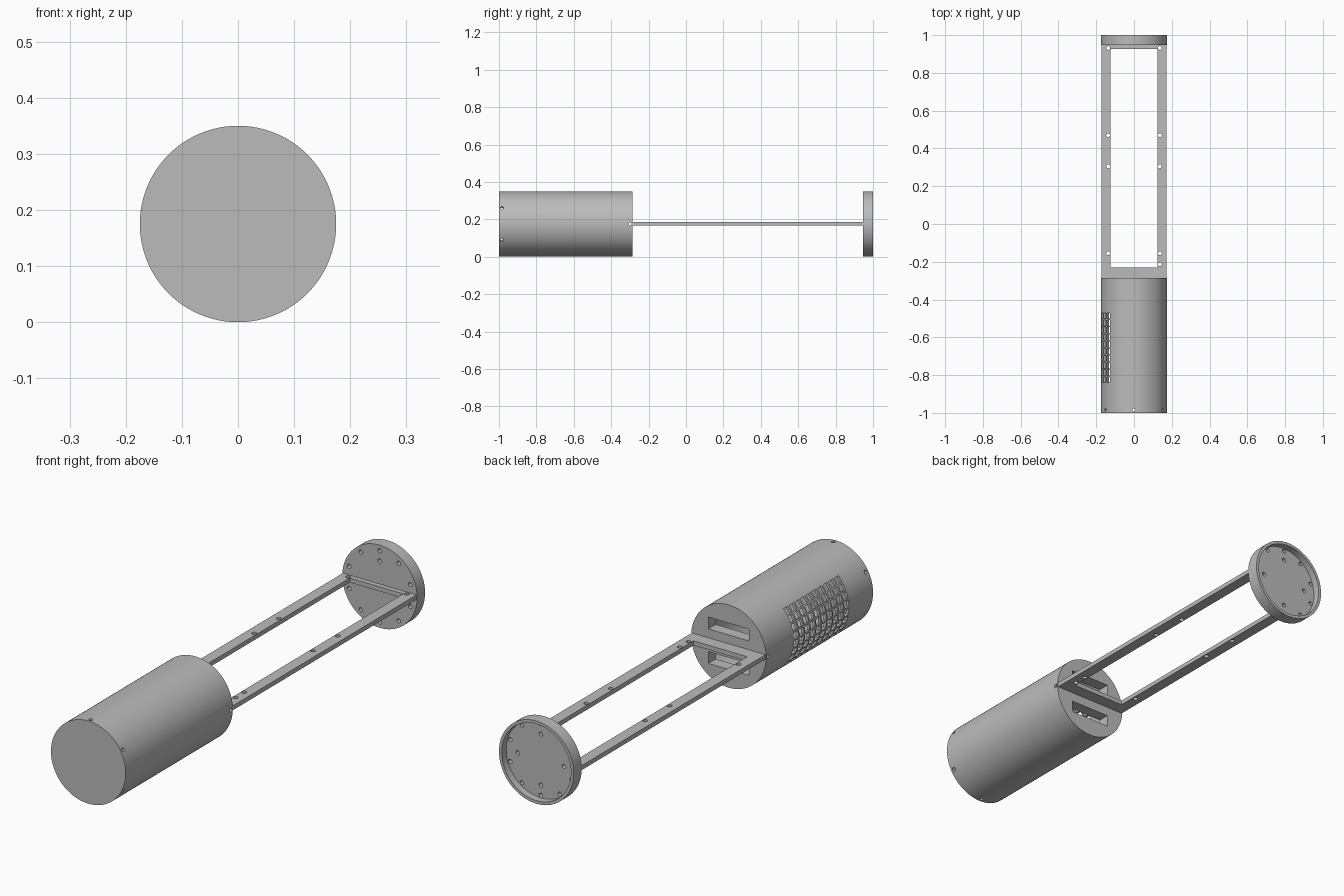
import bpy, bmesh
from math import pi, cos, sin, radians
from mathutils import Matrix, Vector

R = 0.175                      # outer radius and height of the axis
AXIS = Vector((0, 0, R))

if "Cube" in bpy.data.objects:
    bpy.data.objects.remove(bpy.data.objects["Cube"])

grey = bpy.data.materials.new("plain grey")
grey.use_nodes = True
grey.diffuse_color = (0.5, 0.5, 0.5, 1)
grey.node_tree.nodes["Principled BSDF"].inputs["Base Color"].default_value = (0.5, 0.5, 0.5, 1)


def add_cylinder(bm, centre, direction, radius, length, sides=16):
    turn = Vector(direction).to_track_quat("Z", "Y").to_matrix().to_4x4()
    bmesh.ops.create_cone(bm, cap_ends=True, segments=sides, radius1=radius, radius2=radius,
                          depth=length, matrix=Matrix.Translation(centre) @ turn)


def add_box(bm, centre, size, turn=Matrix()):
    bmesh.ops.create_cube(bm, size=1, matrix=Matrix.Translation(centre) @ turn @ Matrix.Diagonal((*size, 1)))


def add_drum(bm, y0, y1, radius):
    add_cylinder(bm, (0, (y0 + y1) / 2, R), (0, 1, 0), radius, y1 - y0, 96)


def make(name, bm):
    mesh = bpy.data.meshes.new(name)
    bm.to_mesh(mesh)
    bm.free()
    mesh.materials.append(grey)
    obj = bpy.data.objects.new(name, mesh)
    bpy.context.collection.objects.link(obj)
    return obj


def cut(obj, bm):
    cutter = make("cutter", bm)
    cutter.hide_render = True
    mod = obj.modifiers.new("cut", "BOOLEAN")
    mod.operation, mod.solver, mod.object = "DIFFERENCE", "EXACT", cutter
    bpy.context.view_layer.objects.active = obj
    bpy.ops.object.modifier_apply(modifier=mod.name)
    bpy.data.objects.remove(cutter)


def smooth(obj):
    bpy.ops.object.select_all(action="DESELECT")
    obj.select_set(True)
    bpy.context.view_layer.objects.active = obj
    bpy.ops.object.shade_smooth_by_angle(angle=radians(30))


# Canister: closed hollow drum
bm = bmesh.new()
add_drum(bm, -1, -0.285, R)
canister = make("canister", bm)
bm = bmesh.new()
add_drum(bm, -0.994, -0.335, R - 0.013)
cut(canister, bm)

# Canister openings: screw holes, rear slots, cross pin hole
bm = bmesh.new()
for i in range(6):
    a = radians(30 + 60 * i)
    out = Vector((cos(a), 0, sin(a)))
    add_cylinder(bm, AXIS + out * R + Vector((0, -0.984, 0)), out, 0.008, 0.06)
for side in (-1, 1):
    add_box(bm, (0, -0.3, R + side * 0.073), (0.19, 0.12, 0.05))
add_cylinder(bm, (0, -0.298, R), (1, 0, 0), 0.008, 0.5)
cut(canister, bm)

# Vent: grid of square holes on one flank
bm = bmesh.new()
rows, columns = 10, 8
for i in range(columns):
    a = pi + radians(90) * ((i + 0.5) / columns - 0.5)
    out = Vector((cos(a), 0, sin(a)))
    for j in range(rows):
        y = -0.655 + 0.0375 * (j - (rows - 1) / 2)
        add_box(bm, AXIS + out * R + Vector((0, y, 0)), (0.04, 0.03, 0.027), Matrix.Rotation(-a, 4, "Y"))
cut(canister, bm)
smooth(canister)

# Flat frame: two rails and crossbars, with screw holes
bm = bmesh.new()
add_box(bm, (0, 0.33, R + 0.001), (0.345, 1.24, 0.019))
frame = make("rail_frame", bm)
bm = bmesh.new()
add_box(bm, (0, 0.348, R), (0.25, 1.156, 0.1))
cut(frame, bm)
bm = bmesh.new()
for side in (-1, 1):
    for y in (0.932, 0.47, 0.305, -0.155):
        add_cylinder(bm, (side * 0.137, y, R), (0, 0, 1), 0.01, 0.1)
add_cylinder(bm, (0.137, -0.213, R), (0, 0, 1), 0.01, 0.1)
cut(frame, bm)
smooth(frame)

# End disc: recessed at the back, with two rings of holes
bm = bmesh.new()
add_drum(bm, 0.947, 1, R)
disc = make("end_disc", bm)
bm = bmesh.new()
add_drum(bm, 0.97, 1.05, R - 0.013)
cut(disc, bm)
bm = bmesh.new()
for count, start, radius in ((10, 18, 0.151), (4, 0, 0.108)):
    for i in range(count):
        a = radians(start + 360 * i / count)
        add_cylinder(bm, (radius * cos(a), 0.95, R + radius * sin(a)), (0, 1, 0), 0.009, 0.2)
cut(disc, bm)
smooth(disc)
